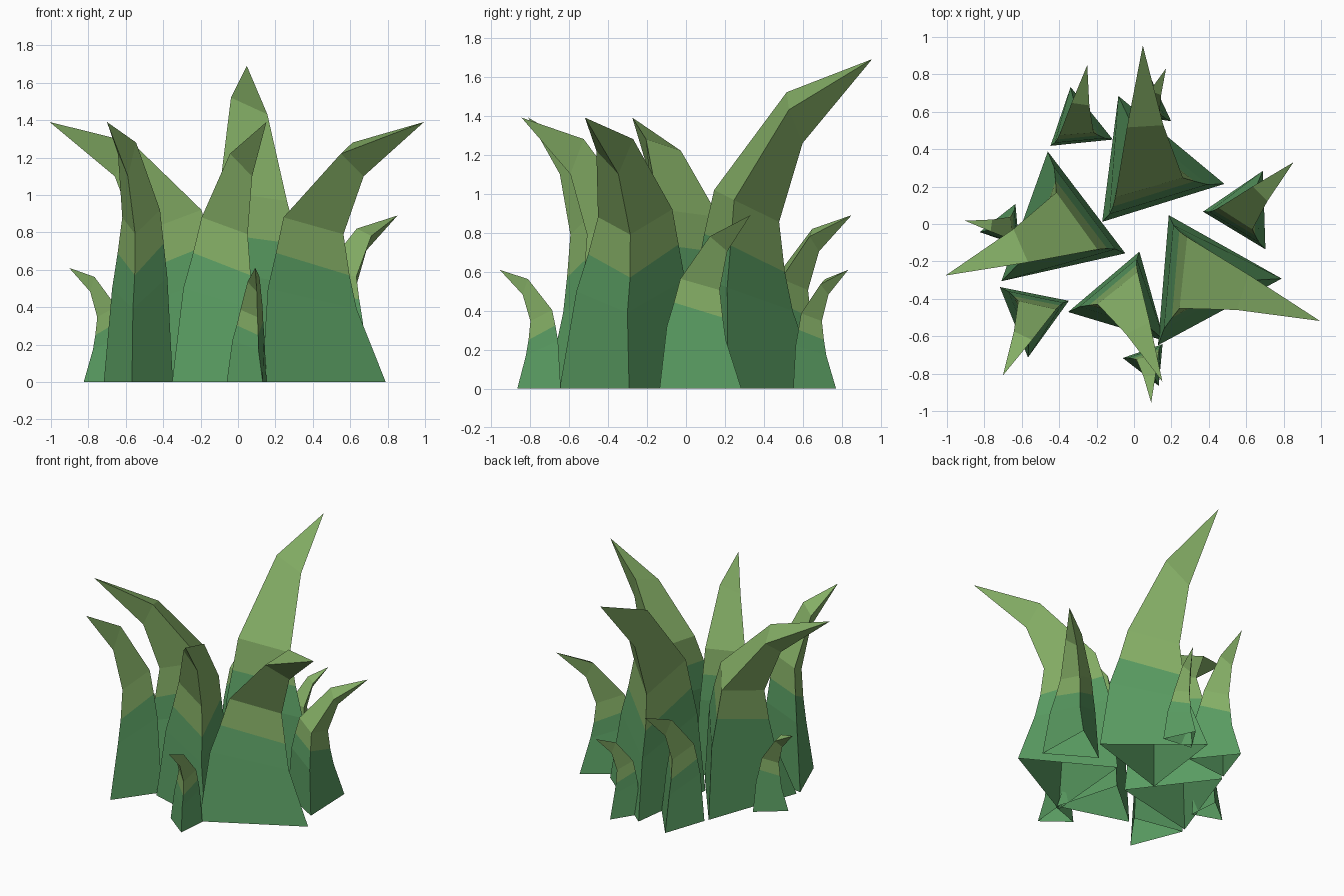
import bpy, bmesh, math

if "Cube" in bpy.data.objects:
    bpy.data.objects.remove(bpy.data.objects["Cube"])


def material(name, rgb):
    m = bpy.data.materials.new(name)
    m.diffuse_color = (*rgb, 1)
    m.use_nodes = True
    m.node_tree.nodes["Principled BSDF"].inputs["Base Color"].default_value = m.diffuse_color
    return m


LOWER = material("deep_green", (0.10, 0.33, 0.12))
UPPER = material("light_leaf_green", (0.23, 0.42, 0.13))

# Three-sided blade leaning along +u: rings of (u, v, z) for outer, inner-left, inner-right corners
RINGS = [
    [(0.39, 0.14, 0.00), (-0.28, 0.25, 0.00), (-0.10, -0.41, 0.00)],
    [(0.25, 0.08, 0.39), (-0.24, 0.21, 0.56), (-0.10, -0.32, 0.50)],
    [(0.21, 0.08, 0.57), (-0.20, 0.19, 0.74), (-0.08, -0.25, 0.69)],
    [(0.18, 0.07, 0.79), (-0.15, 0.175, 0.92), (-0.06, -0.19, 0.88)],
    [(0.30, 0.05, 1.10), (0.22, 0.10, 1.28), (0.225, -0.095, 1.22)],
]
TIP = (0.655, 0.0, 1.39)


def blade(name, cx, cy, lean, width, height, stretch=0.0):
    """Open-bottomed grass blade; stretch lengthens the upper part only."""
    ca, sa = math.cos(math.radians(lean)), math.sin(math.radians(lean))

    def place(p):
        u, v, z = p[0] * width, p[1] * width, p[2]
        z = z * height / 1.39 + stretch * (z / 1.39) ** 2.7
        return (cx + u * ca - v * sa, cy + u * sa + v * ca, z)

    bm = bmesh.new()
    rings = [[bm.verts.new(place(p)) for p in ring] for ring in RINGS]
    tip = bm.verts.new(place(TIP))
    for r in range(len(rings) - 1):
        for i in range(3):
            j = (i + 1) % 3
            f = bm.faces.new((rings[r][i], rings[r][j], rings[r + 1][j], rings[r + 1][i]))
            f.material_index = 0 if r < 2 else 1      # dark below the third ring
    for i in range(3):
        f = bm.faces.new((rings[-1][i], rings[-1][(i + 1) % 3], tip))
        f.material_index = 1
    me = bpy.data.meshes.new(name)
    bm.to_mesh(me)
    bm.free()
    me.materials.append(LOWER)
    me.materials.append(UPPER)
    bpy.context.collection.objects.link(bpy.data.objects.new(name, me))


# Large blades
blade("back_tall_blade", 0.07, 0.30, 92, 1.0, 1.39, 0.30)
blade("left_large_blade", -0.40, -0.03, 202, 1.0, 1.39)
blade("right_large_blade", 0.367, -0.29, -20, 1.02, 1.39)
# Medium-width blades
blade("front_blade", -0.05, -0.41, -65, 0.73, 1.39)
blade("front_left_blade", -0.54, -0.487, 243.5, 0.55, 1.39)
# Short blades
blade("right_short_blade", 0.583, 0.073, 43.6, 0.57, 0.89)
blade("back_left_short_blade", -0.303, 0.533, 80.5, 0.49, 0.89)
# Tiny outer blades
blade("left_tiny_blade", -0.69, -0.02, 170, 0.33, 0.61)
blade("front_tiny_blade", 0.077, -0.74, -86, 0.33, 0.61)
blade("back_tiny_blade", 0.087, 0.633, 67, 0.33, 0.61)
